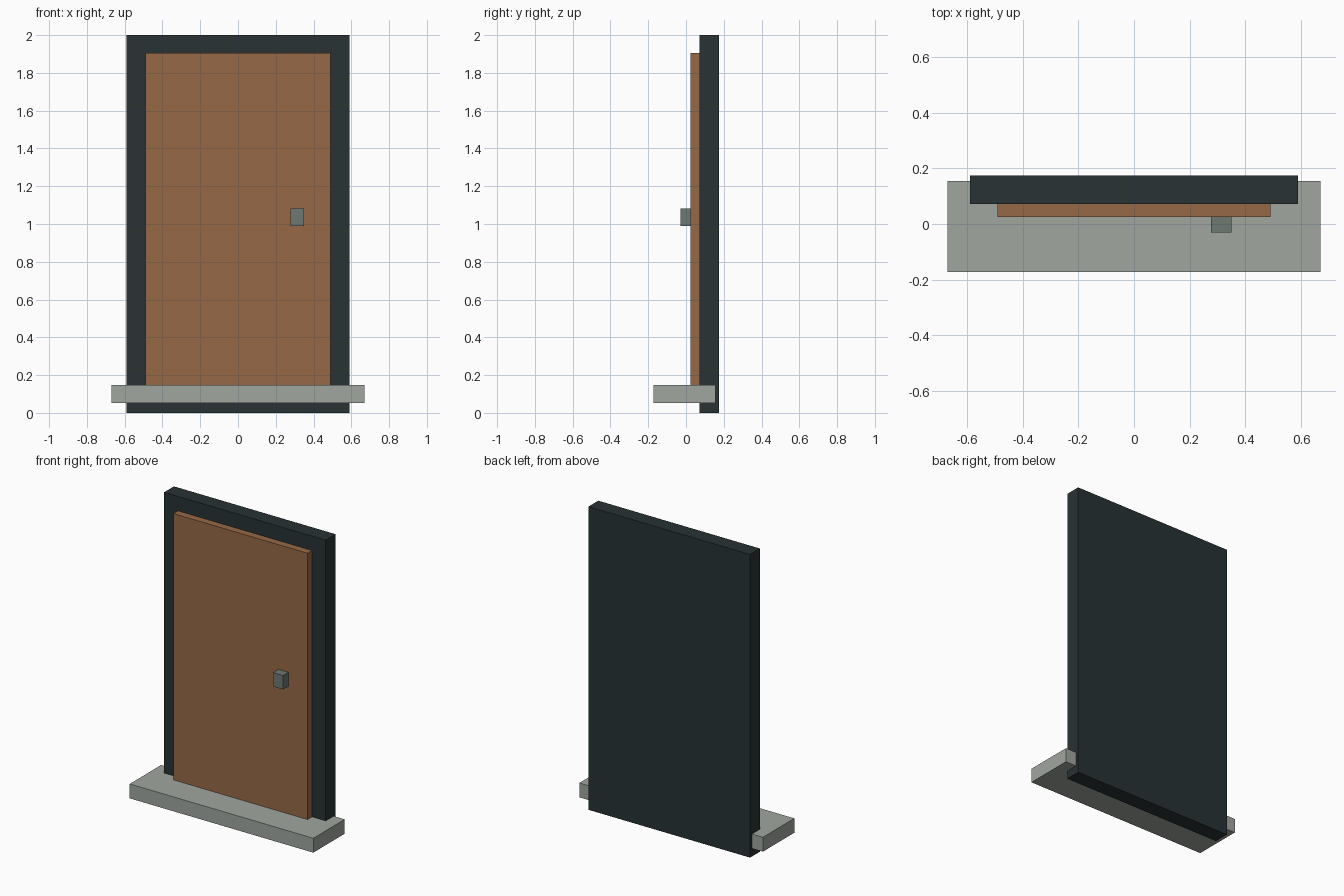
import bpy

if "Cube" in bpy.data.objects:
    bpy.data.objects.remove(bpy.data.objects["Cube"])


def box(name, lo, hi, color):
    """Axis-aligned box between two corners, with a plain coloured material."""
    centre = [(a + b) / 2 for a, b in zip(lo, hi)]
    bpy.ops.mesh.primitive_cube_add(size=1, location=centre)
    ob = bpy.context.object
    ob.name = name
    ob.scale = [b - a for a, b in zip(lo, hi)]
    bpy.ops.object.transform_apply(location=False, rotation=False, scale=True)
    mat = bpy.data.materials.new(name + "_colour")
    mat.diffuse_color = (*color, 1)
    mat.use_nodes = True
    mat.node_tree.nodes["Principled BSDF"].inputs["Base Color"].default_value = mat.diffuse_color
    ob.data.materials.append(mat)
    return ob


# dark slab behind the door, forming the visible border
box("door_frame", (-0.59, 0.072, 0), (0.59, 0.175, 2), (0.021, 0.032, 0.033))

# wooden door panel, running down into the step
box("door_panel", (-0.49, 0.025, 0.095), (0.49, 0.072, 1.905), (0.305, 0.141, 0.061))

# stone doorstep
box("doorstep", (-0.67, -0.172, 0.053), (0.67, 0.155, 0.148), (0.35, 0.38, 0.35))

# block handle
box("door_handle", (0.277, -0.03, 0.99), (0.35, 0.025, 1.082), (0.155, 0.188, 0.171))
